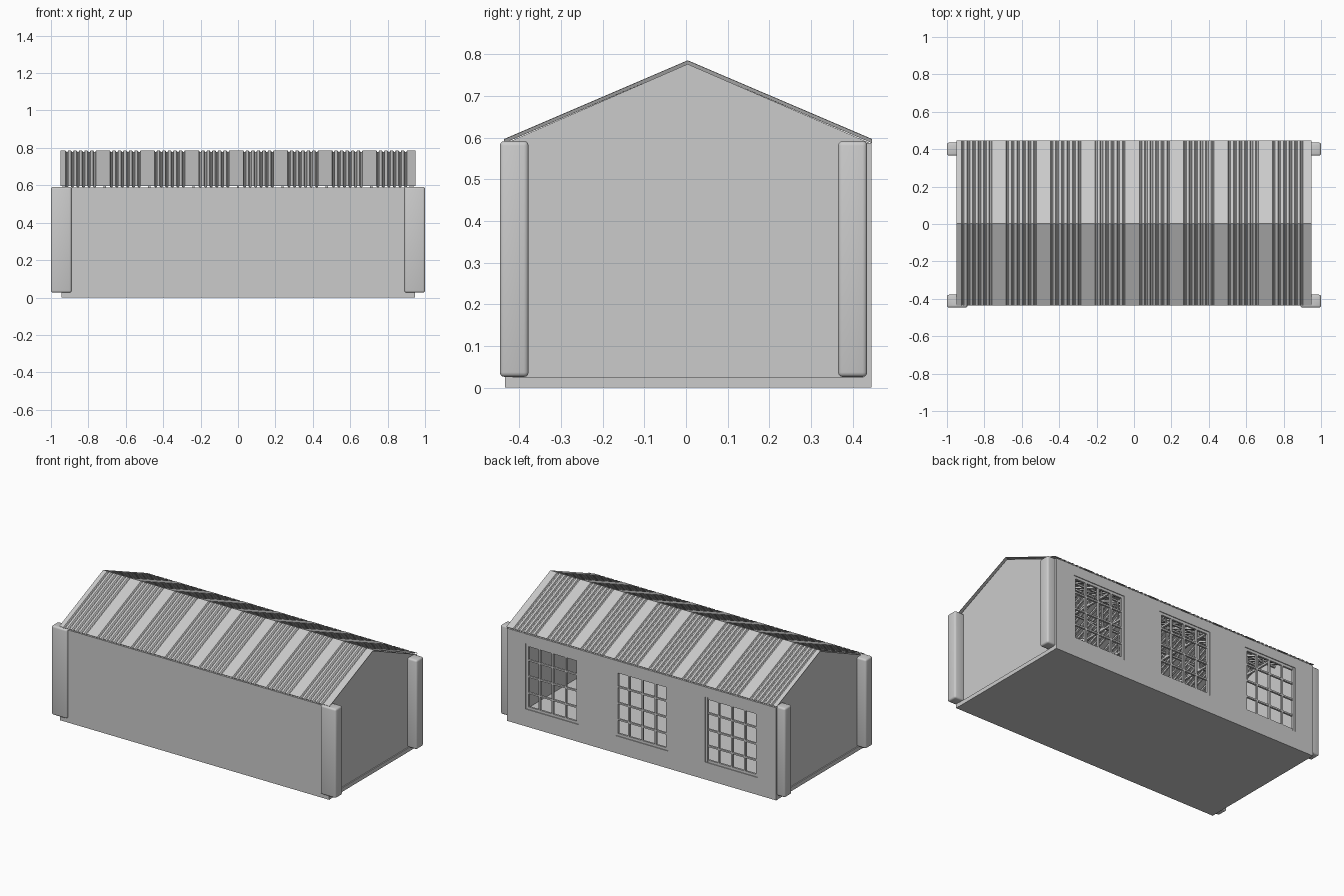
import bpy, bmesh
from mathutils import Vector

if "Cube" in bpy.data.objects:
    bpy.data.objects.remove(bpy.data.objects["Cube"])

YF, YB, YR = -0.435, 0.445, 0.004     # front wall, back wall, ridge
EAVE, RIDGE = 0.588, 0.777            # wall heights under the roof sheet


def finish(name, bm):
    bmesh.ops.recalc_face_normals(bm, faces=bm.faces)
    me = bpy.data.meshes.new(name)
    bm.to_mesh(me)
    bm.free()
    ob = bpy.data.objects.new(name, me)
    bpy.context.collection.objects.link(ob)
    return ob


def add_box(bm, lo, hi):
    vs = bmesh.ops.create_cube(bm, size=1)["verts"]
    for v in vs:
        v.co = Vector([(a + b) / 2 + c * (b - a) for a, b, c in zip(lo, hi, v.co)])


def add_bar(bm, a, b, t):
    # square bar between two points
    a, b = Vector(a), Vector(b)
    rot = (b - a).to_track_quat('Z', 'X')
    for v in bmesh.ops.create_cube(bm, size=1)["verts"]:
        c = Vector((v.co.x * t, v.co.y * t, v.co.z * (b - a).length))
        v.co = (a + b) / 2 + rot @ c


def prism(name, pts, offset):
    # closed polygon extruded by an offset vector
    bm = bmesh.new()
    f = bm.faces.new([bm.verts.new(p) for p in pts])
    ext = bmesh.ops.extrude_face_region(bm, geom=[f])["geom"]
    bmesh.ops.translate(bm, vec=offset,
                        verts=[g for g in ext if isinstance(g, bmesh.types.BMVert)])
    return finish(name, bm)


def box(name, lo, hi):
    bm = bmesh.new()
    add_box(bm, lo, hi)
    return finish(name, bm)


# Floor slab and plain front wall
box("floor_slab", (-0.944, YF + 0.002, 0), (0.944, YB - 0.001, 0.025))
box("front_wall", (-0.945, YF, 0), (0.945, YF + 0.02, EAVE))

# Back wall with three window openings
W, Z0, Z1 = 0.185, 0.11, 0.525
centres = (-0.63, 0, 0.63)
xs = [-0.945] + [c + s * W for c in centres for s in (-1, 1)] + [0.945]
zs = [0, Z0, Z1, EAVE]
bm = bmesh.new()
grid = [[bm.verts.new((x, YB, z)) for z in zs] for x in xs]
for i in range(len(xs) - 1):
    for j in range(3):
        if not (i % 2 == 1 and j == 1):
            bm.faces.new((grid[i][j], grid[i][j + 1], grid[i + 1][j + 1], grid[i + 1][j]))
wall = finish("back_wall", bm)
for f in wall.data.polygons:
    if f.normal.y < 0:
        f.flip()
m = wall.modifiers.new("thickness", 'SOLIDIFY')
m.thickness, m.offset = 0.02, -1

# Window frames with 4 x 4 panes
for n, c in enumerate(centres):
    bm = bmesh.new()
    y0, y1 = YB - 0.018, YB - 0.004
    for k in range(5):
        t = 0.008 if k in (0, 4) else 0.005
        x = c - W + t * (k == 0) - t * (k == 4) + k * W / 2
        z = Z0 + t * (k == 0) - t * (k == 4) + k * (Z1 - Z0) / 4
        add_box(bm, (x - t, y0, Z0), (x + t, y1, Z1))
        add_box(bm, (c - W, y0 + 0.001, z - t), (c + W, y1 - 0.001, z + t))
    finish(f"window_frame_{n + 1}", bm)

# Gable walls and corner posts on both ends
for s, side in ((-1, "left"), (1, "right")):
    gable = [(YF + 0.005, 0.02), (YB - 0.005, 0.02), (YB - 0.005, EAVE),
             (YR, RIDGE), (YF + 0.005, EAVE)]
    prism(f"{side}_gable_wall", [(s * 0.937, y, z) for y, z in gable], (-s * 0.02, 0, 0))
    front = [(0.89, -0.447), (1, -0.447), (1, -0.378), (0.922, -0.378),
             (0.922, -0.42), (0.89, -0.42)]
    back = [(0.922, 0.365), (1, 0.365), (1, 0.435), (0.922, 0.435)]
    for end, pts in (("front", front), ("back", back)):
        post = prism(f"{end}_{side}_post", [(s * x, y, 0.026) for x, y in pts], (0, 0, 0.566))
        m = post.modifiers.new("soft_edges", 'BEVEL')
        m.width, m.segments = 0.011, 3
        for p in post.data.polygons:
            p.use_smooth = True

# Corrugated roof sheet: eight panels, each with a wide lap and narrow ribs
profile = []
pitch, low = 1.9 / 64, -0.008
for p in range(64):
    x = -0.95 + p * pitch
    k = p % 8
    if k == 0:
        pts = [(0, 0), (0.95, 0)]
    elif k == 7:
        pts = [(0.05, 0)]
    else:
        pts = [(0.1, low), (0.3, low), (0.42, 0), (0.9, 0)]
    profile += [(x + u * pitch, h) for u, h in pts]
profile.append((0.95, 0))
bm = bmesh.new()
rows = [[bm.verts.new((x, y, z + h)) for x, h in profile]
        for y, z in ((YF - 0.002, 0.597), (YR, 0.786), (YB + 0.002, 0.597))]
for a, b in zip(rows, rows[1:]):
    for i in range(len(profile) - 1):
        bm.faces.new((a[i], a[i + 1], b[i + 1], b[i]))
roof = finish("corrugated_roof", bm)
for f in roof.data.polygons:
    if f.normal.z < 0:
        f.flip()
m = roof.modifiers.new("thickness", 'SOLIDIFY')
m.thickness, m.offset = 0.002, -1

# Roof trusses inside, seen through the windows
bm = bmesh.new()
ye, zb, zt = 0.415, 0.575, 0.765
for i in range(-3, 4):
    x = i * 0.2375
    P = lambda u, v: (x, YR + u * ye, zb + v * (zt - zb))
    add_bar(bm, P(-1, 0), P(1, 0), 0.012)
    add_bar(bm, P(0, 0), P(0, 1), 0.01)
    for s in (-1, 1):
        add_bar(bm, P(s, 0), P(0, 1), 0.012)
        for u in (1 / 3, 2 / 3):
            add_bar(bm, P(s * u, 0), P(s * u, 1 - u), 0.008)
            add_bar(bm, P(s * (u - 1 / 3), 0), P(s * u, 1 - u), 0.008)
finish("roof_trusses", bm)

# Purlins along the roof
bm = bmesh.new()
for u in (-2 / 3, -1 / 3, 0, 1 / 3, 2 / 3):
    y, z = YR + u * ye, zt - abs(u) * (zt - zb)
    add_bar(bm, (-0.92, y, z), (0.92, y, z), 0.01)
finish("purlins", bm)
